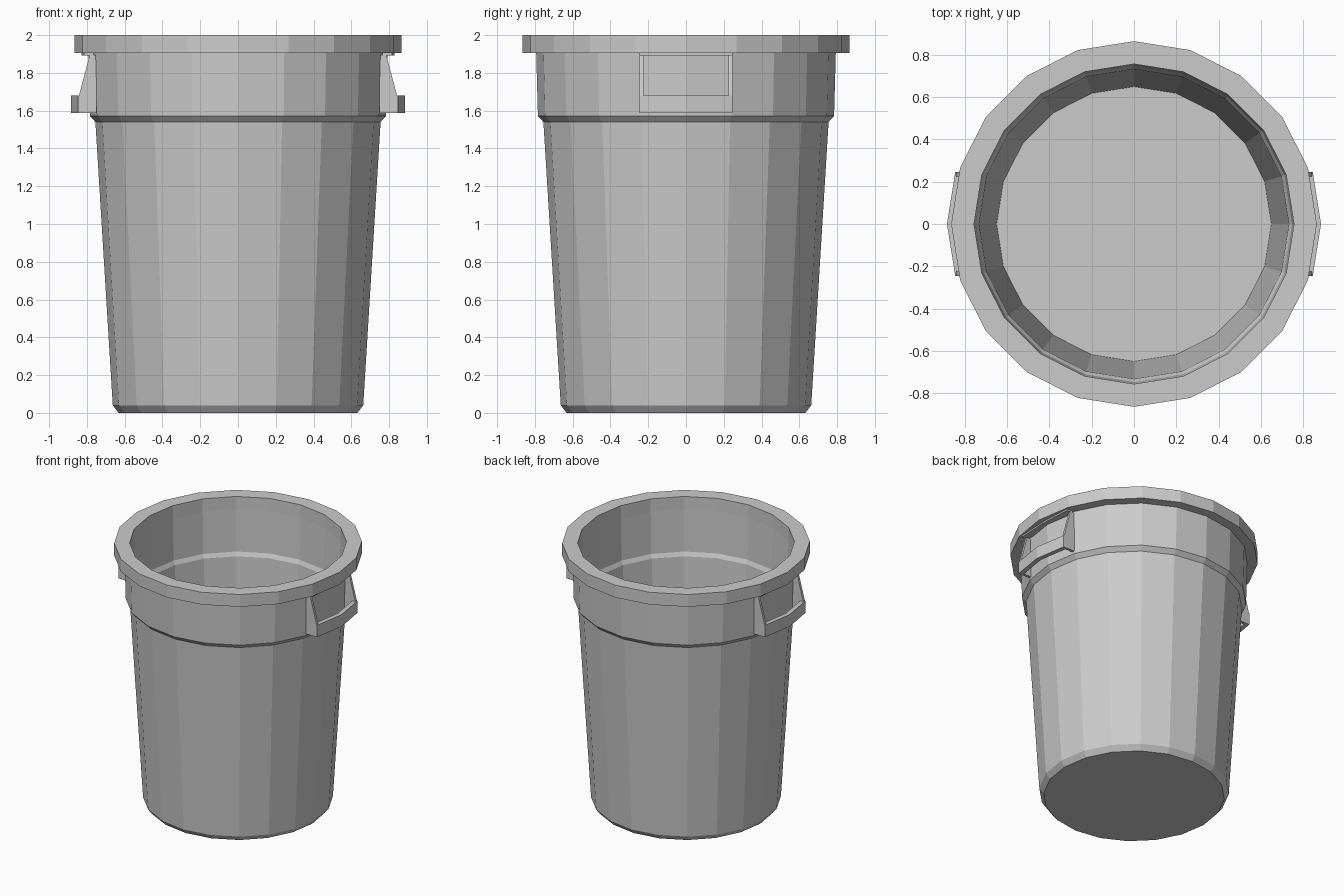
import bpy, bmesh
from math import sin, cos, pi

if "Cube" in bpy.data.objects:
    bpy.data.objects.remove(bpy.data.objects["Cube"])

SIDES = 20


def finish(name, bm):
    bmesh.ops.recalc_face_normals(bm, faces=bm.faces)
    me = bpy.data.meshes.new(name)
    bm.to_mesh(me)
    bm.free()
    ob = bpy.data.objects.new(name, me)
    bpy.context.collection.objects.link(ob)
    return ob


def lathe(name, profile):
    """Revolve (radius, z) points; both ends are capped with a flat disc."""
    bm = bmesh.new()
    rings = [[bm.verts.new((r * cos(2 * pi * i / SIDES), r * sin(2 * pi * i / SIDES), z))
              for i in range(SIDES)] for r, z in profile]
    for a, b in zip(rings, rings[1:]):
        for i in range(SIDES):
            j = (i + 1) % SIDES
            bm.faces.new((a[i], a[j], b[j], b[i]))
    bm.faces.new(rings[0])
    bm.faces.new(rings[-1])
    return finish(name, bm)


def prism(name, outline, offset):
    """Extrude a flat outline of 3D points along an offset vector."""
    bm = bmesh.new()
    face = bm.faces.new([bm.verts.new(p) for p in outline])
    ext = bmesh.ops.extrude_face_region(bm, geom=[face])
    bmesh.ops.translate(bm, vec=offset,
                        verts=[v for v in ext["geom"] if isinstance(v, bmesh.types.BMVert)])
    return finish(name, bm)


# Bin shell: outside from the base up, over the rim, then down the inside to the floor
lathe("bin_body", [
    (0.632, 0.0), (0.663, 0.04), (0.755, 1.54), (0.784, 1.572), (0.793, 1.905),
    (0.865, 1.905), (0.865, 2.0),
    (0.757, 2.0), (0.757, 1.9), (0.748, 1.58), (0.733, 1.55), (0.65, 0.06)])

# Handles on both sides
W = 0.245
for s, side in ((1, "right"), (-1, "left")):
    # Bent grip bar
    bar = [(0.846, -W), (0.885, 0), (0.846, W), (0.812, W), (0.85, 0), (0.812, -W)]
    prism(f"handle_grip_{side}", [(s * x, y, 1.588) for x, y in bar], (0, 0, 0.092))
    # Sloping end plates
    plate = [(0.75, 1.588), (0.846, 1.588), (0.842, 1.68), (0.785, 1.895), (0.75, 1.895)]
    for e, end in ((1, "back"), (-1, "front")):
        prism(f"handle_plate_{side}_{end}", [(s * x, e * W, z) for x, z in plate],
              (0, -e * 0.02, 0))
    # Thin flange under the rim
    flange = [(0.765, -W), (0.815, -W), (0.828, 0), (0.815, W), (0.765, W)]
    prism(f"handle_flange_{side}", [(s * x, y, 1.893) for x, y in flange], (0, 0, 0.014))
